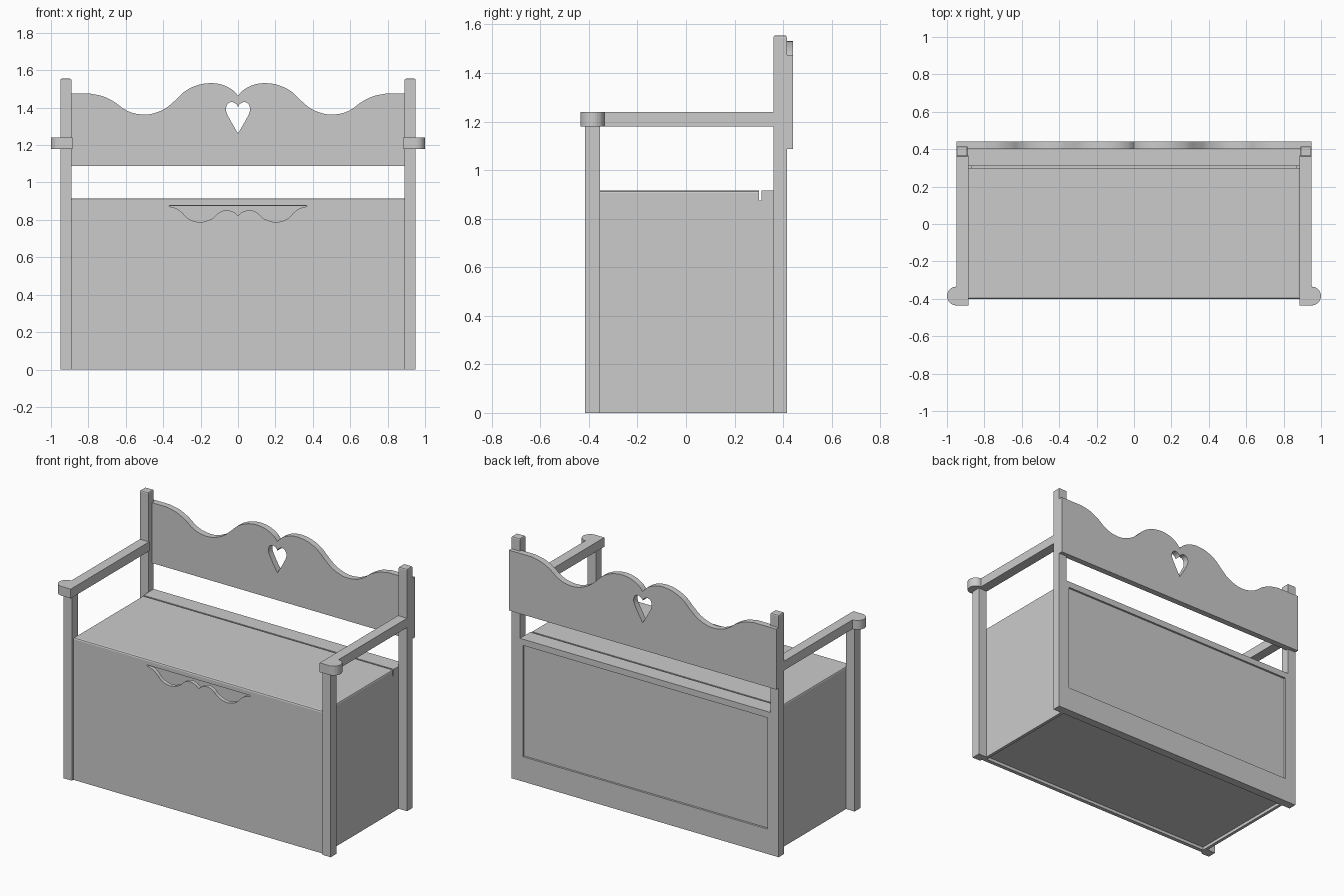
import bpy, bmesh, math
from mathutils import Matrix, Vector

cube = bpy.data.objects.get("Cube")
if cube:
    bpy.data.objects.remove(cube, do_unlink=True)

GREY = (0.6, 0.6, 0.6, 1.0)
paint = bpy.data.materials.new("plain_grey")
paint.use_nodes = True
paint.diffuse_color = GREY
paint.node_tree.nodes["Principled BSDF"].inputs["Base Color"].default_value = GREY


def finish(name, mesh):
    mesh.name = name
    mesh.materials.clear()
    mesh.materials.append(paint)
    obj = bpy.data.objects.new(name, mesh)
    bpy.context.collection.objects.link(obj)
    return obj


def box(name, x, y, z, bevel=0.0, pick=None):
    """Box from ranges; edges whose midpoint passes pick are bevelled."""
    bm = bmesh.new()
    bmesh.ops.create_cube(bm, size=1)
    for v in bm.verts:
        v.co = Vector([(r[0] + r[1]) / 2 + c * (r[1] - r[0]) for r, c in zip((x, y, z), v.co)])
    if bevel:
        edges = [e for e in bm.edges if pick((e.verts[0].co + e.verts[1].co) / 2)]
        bmesh.ops.bevel(bm, geom=edges, offset=bevel, segments=2, profile=0.5, affect='EDGES')
    mesh = bpy.data.meshes.new(name)
    bm.to_mesh(mesh)
    bm.free()
    return finish(name, mesh)


def slab(name, outlines, lo, hi, upright=True):
    """Flat board from outlines; inner outlines become holes."""
    curve = bpy.data.curves.new(name, 'CURVE')
    curve.dimensions, curve.fill_mode = '2D', 'BOTH'
    curve.extrude = (hi - lo) / 2
    for pts in outlines:
        spline = curve.splines.new('POLY')
        spline.points.add(len(pts) - 1)
        for p, (a, b) in zip(spline.points, pts):
            p.co = (a, b, 0, 1)
        spline.use_cyclic_u = True
    temp = bpy.data.objects.new(name, curve)
    bpy.context.collection.objects.link(temp)
    bpy.context.view_layer.update()
    mesh = bpy.data.meshes.new_from_object(temp.evaluated_get(bpy.context.evaluated_depsgraph_get()))
    bpy.data.objects.remove(temp, do_unlink=True)
    bpy.data.curves.remove(curve)
    mid = (lo + hi) / 2
    if upright:
        mesh.transform(Matrix.Translation((0, mid, 0)) @ Matrix.Rotation(math.pi / 2, 4, 'X'))
    else:
        mesh.transform(Matrix.Translation((0, 0, mid)))
    bm = bmesh.new()
    bm.from_mesh(mesh)
    bmesh.ops.remove_doubles(bm, verts=bm.verts, dist=1e-5)
    bmesh.ops.recalc_face_normals(bm, faces=bm.faces)
    bm.to_mesh(mesh)
    bm.free()
    for f in mesh.polygons:
        f.use_smooth = False
    return finish(name, mesh)


def smooth(pts, steps=6):
    """Catmull-Rom curve through the points."""
    p = [Vector(q) for q in pts]
    p = [2 * p[0] - p[1]] + p + [2 * p[-1] - p[-2]]
    out = []
    for a, b, c, d in zip(p, p[1:], p[2:], p[3:]):
        for i in range(steps):
            t = i / steps
            out.append(0.5 * (2 * b + (c - a) * t + (2 * a - 5 * b + 4 * c - d) * t**2
                              + (3 * b - a - 3 * c + d) * t**3))
    return [tuple(q) for q in out] + [tuple(pts[-1])]


def mirrored(half):
    """Close a right-hand half outline that runs from x = 0 to x = 0."""
    return half + [(-x, z) for x, z in reversed(half) if x > 1e-4]


def rect(w, z0, z1):
    return [(-w, z0), (w, z0), (w, z1), (-w, z1)]


INNER, OUTER = 0.89, 0.95
LID, TOP = 0.875, 0.915

# Posts, armrests and side panels
for s, side in ((1, "left"), (-1, "right")):
    xr = sorted((s * INNER, s * OUTER))
    box(side + "_front_post", xr, (-0.415, -0.355), (0, 1.182))
    box(side + "_back_post", xr, (0.36, 0.415), (0, 1.555), 0.008, lambda m: m.z > 1.55)
    box(side + "_side_panel", sorted((s * 0.87, s * INNER)), (-0.376, 0.361), (0, LID))
    knob = [(0.95 + 0.05 * math.sin(math.pi * i / 16), -0.385 - 0.05 * math.cos(math.pi * i / 16))
            for i in range(17)]
    outline = [(0.885, 0.365), (0.885, -0.435)] + knob + [(0.95, 0.365)]
    arm = slab(side + "_armrest", [[(s * x, y) for x, y in outline]], 1.18, 1.24, upright=False)
    soft = arm.modifiers.new("soft_edges", 'BEVEL')
    soft.width, soft.segments, soft.limit_method = 0.005, 2, 'ANGLE'
    soft.angle_limit = math.radians(40)

# Scalloped backrest with a heart cut-out
crest = smooth([(0, 1.464), (0.03, 1.495), (0.08, 1.521), (0.14, 1.531), (0.21, 1.522),
                (0.28, 1.49), (0.34, 1.435), (0.39, 1.395), (0.45, 1.37), (0.50, 1.363),
                (0.56, 1.371), (0.61, 1.393), (0.66, 1.43), (0.72, 1.46), (0.79, 1.475)])
back = mirrored(crest + [(OUTER, 1.475), (OUTER, 1.087)])
heart = mirrored(smooth([(0, 1.405), (0.01, 1.42), (0.034, 1.43), (0.057, 1.418),
                         (0.064, 1.385), (0.045, 1.34), (0, 1.262)]))
slab("backrest", [back, heart], 0.40, 0.44)

# Chest front with a scalloped hand hole
scallop = smooth([(0, 0.824), (0.025, 0.843), (0.064, 0.852), (0.1, 0.84), (0.14, 0.806),
                  (0.2, 0.788), (0.26, 0.803), (0.3, 0.84), (0.33, 0.861), (0.37, 0.873)])
hand_hole = mirrored(scallop + [(0.365, 0.878)])
slab("chest_front", [rect(INNER, 0, 0.9), hand_hole], -0.40, -0.375)

# Chest back frame and its sunken panel
slab("back_frame", [rect(INNER, 0, TOP), rect(0.87, 0.16, LID)], 0.36, 0.415)
box("back_panel", (-0.88, 0.88), (0.37, 0.402), (0.15, 0.885))

# Floor, lid and hinge strip
box("chest_floor", (-0.87, 0.87), (-0.375, 0.36), (0.02, 0.04))
box("seat_lid", (-INNER, INNER), (-0.401, 0.30), (0.88, TOP), 0.01,
    lambda m: m.z > 0.91 and m.y < 0.29)
box("hinge_strip", (-INNER, INNER), (0.31, 0.36), (LID, TOP))
for s, side in ((1, "left"), (-1, "right")):
    box(side + "_lid_rail", sorted((s * 0.85, s * INNER)), (-0.375, 0.30), (0.86, 0.881))
